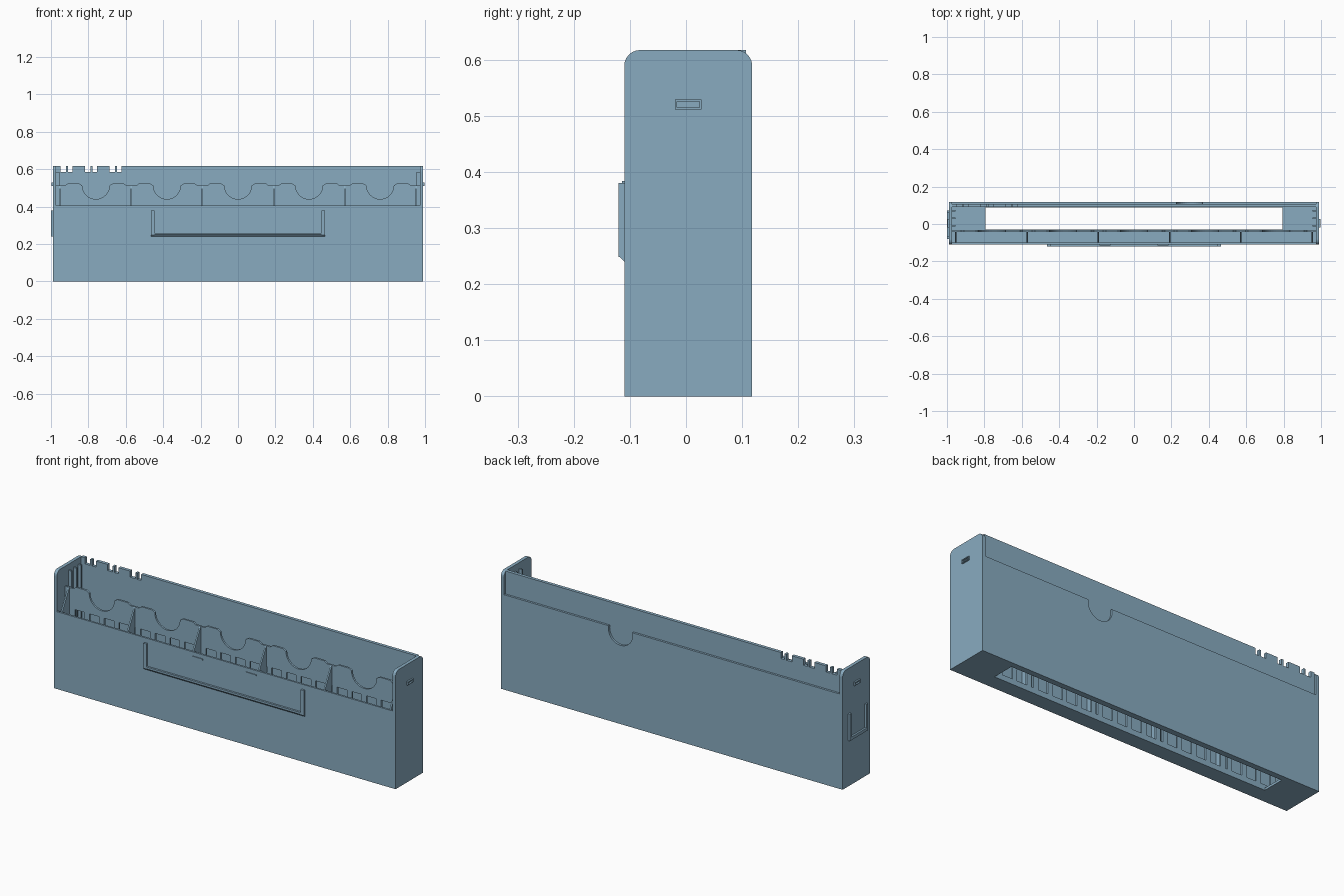
import bpy, bmesh, math
from mathutils import Vector

cube = bpy.data.objects.get("Cube")
if cube:
    bpy.data.objects.remove(cube)

mat = bpy.data.materials.new("dusty blue")
mat.use_nodes = True
BLUE = (0.25, 0.41, 0.53, 1)
mat.diffuse_color = BLUE
mat.node_tree.nodes["Principled BSDF"].inputs["Base Color"].default_value = BLUE


def prism(name, pts, axis, a, b):
    """Extrude a flat profile along x or y, from a to b."""
    def place(p, d):
        return Vector((d, p[0], p[1])) if axis == "x" else Vector((p[0], d, p[1]))
    bm = bmesh.new()
    face = bm.faces.new([bm.verts.new(place(p, a)) for p in pts])
    out = bmesh.ops.extrude_face_region(bm, geom=[face])
    moved = [v for v in out["geom"] if isinstance(v, bmesh.types.BMVert)]
    shift = place((0, 0), b - a)
    bmesh.ops.translate(bm, verts=moved, vec=shift)
    bmesh.ops.recalc_face_normals(bm, faces=bm.faces)
    mesh = bpy.data.meshes.new(name)
    bm.to_mesh(mesh)
    bm.free()
    mesh.materials.append(mat)
    obj = bpy.data.objects.new(name, mesh)
    bpy.context.collection.objects.link(obj)
    return obj


def box(name, x0, x1, y0, y1, z0, z1):
    return prism(name, [(x0, z0), (x1, z0), (x1, z1), (x0, z1)], "y", y0, y1)


def arc(cx, cz, r, start, end, n=12):
    return [(cx + r * math.cos(math.radians(start + (end - start) * i / n)),
             cz + r * math.sin(math.radians(start + (end - start) * i / n)))
            for i in range(n + 1)]


W, FRONT, BACK, TOP = 0.99, -0.11, 0.118, 0.617
RIM, WALL = 0.405, 0.018
INNER = W - WALL

# Side walls with rounded top corners
R = 0.028
side = ([(FRONT, 0), (BACK, 0)] + arc(BACK - R, TOP - R, R, 0, 90, 6)
        + arc(FRONT + R, TOP - R, R, 90, 180, 6))
prism("left_wall", side, "x", INNER, W)
prism("right_wall", side, "x", -W, -INNER)

# Front wall and floor around the long opening
box("front_wall", -INNER, INNER, FRONT, FRONT + 0.01, 0, RIM)
box("floor_front", -INNER, INNER, FRONT + 0.01, -0.03, 0, 0.012)
box("floor_back", -INNER, INNER, 0.088, 0.092, 0, 0.012)
for s, label in ((1, "left"), (-1, "right")):
    x0, x1 = sorted((s * 0.795, s * INNER))
    box("floor_" + label, x0, x1, -0.03, 0.088, 0, 0.012)

# Back wall: inner panel with paired clip notches along its top edge
top_edge = [(-INNER, TOP)]
for g in range(3):
    x = -0.95 + 0.131 * g
    for a, b in ((0, 0.03), (0.041, 0.064)):
        top_edge += [(x + a, TOP), (x + a, 0.585), (x + b, 0.585), (x + b, TOP)]
prism("back_inner_panel", [(INNER, 0), (-INNER, 0)] + top_edge + [(INNER, TOP)],
      "y", 0.09, 0.107)

# Back wall: lower outer panel with a finger cutout
SEAM = 0.497
prism("back_outer_panel",
      [(-INNER, 0), (INNER, 0), (INNER, SEAM)]
      + arc(0.297, SEAM - 0.015, 0.07, 12, -192, 20) + [(-INNER, SEAM)],
      "y", 0.107, BACK)

# Scalloped partition behind the pockets
PY0, PY1 = -0.042, -0.032
centres = [0.38 * i for i in range(-2, 3)]
crest = []
for c in centres:
    crest += [(c - 0.165, 0.512), (c - 0.15, 0.523), (c - 0.09, 0.523)]
    crest += arc(c, 0.513, 0.073, 180, 360, 16)
    crest += [(c + 0.09, 0.523), (c + 0.15, 0.523), (c + 0.165, 0.512)]
prism("partition_top", [(INNER, RIM), (-INNER, RIM), (-INNER, 0.512)] + crest
      + [(INNER, 0.512)], "y", PY0, PY1)
box("partition_base", -INNER, INNER, PY0, PY1, 0.01, 0.03)

# Upright slats leave four slots in each bay
for c in centres:
    for k in range(5):
        x = c - 0.17 + 0.085 * k
        box("partition_slat", x - 0.014, x + 0.014, PY0, PY1, 0.03, RIM)
for s in (-1, 1):
    x0, x1 = sorted((s * 0.94, s * INNER))
    box("partition_end", x0, x1, PY0, PY1, 0.03, RIM)

# Sloped pocket dividers
slope = [(FRONT + 0.01, 0.012), (PY0, 0.012), (PY0, 0.512), (FRONT + 0.01, RIM)]
for x in (-0.952, -0.57, -0.19, 0.19, 0.57, 0.952):
    prism("pocket_divider", slope, "x", x - 0.004, x + 0.004)

# Guide fins on the inside of the side walls
for s in (-1, 1):
    x0, x1 = sorted((s * 0.955, s * INNER))
    for y in (-0.01, 0.03, 0.07):
        box("guide_fin", x0, x1, y - 0.004, y + 0.004, 0.012, 0.585)

# Label holder on the front: U rail with a bevelled lower edge, two tabs
LO, HI, FACE = 0.24, 0.38, -0.12
for s in (-1, 1):
    x0, x1 = sorted((s * 0.447, s * 0.465))
    box("label_rail_end", x0, x1, FACE, FRONT, LO + 0.008, HI)
    box("label_tab", s * 0.155 - 0.03, s * 0.155 + 0.03, -0.114, FRONT, 0.378, 0.384)
prism("label_rail_bottom", [(FRONT, LO), (FACE, LO + 0.01), (FACE, LO + 0.02),
                            (FRONT, LO + 0.02)], "x", -0.465, 0.465)

# Small label holder on the right side
for y in (-0.072, 0.066):
    box("side_rail_end", -1.0, -W, y - 0.007, y + 0.007, LO, HI)
box("side_rail_bottom", -1.0, -W, -0.079, 0.073, LO, LO + 0.016)

# Raised catch frames near the top of both sides
for s in (-1, 1):
    x0, x1 = sorted((s * W, s * 0.998))
    for z in (0.513, 0.527):
        box("catch_frame_bar", x0, x1, -0.02, 0.028, z - 0.002, z + 0.002)
    for y in (-0.018, 0.026):
        box("catch_frame_end", x0, x1, y - 0.002, y + 0.002, 0.513, 0.527)
